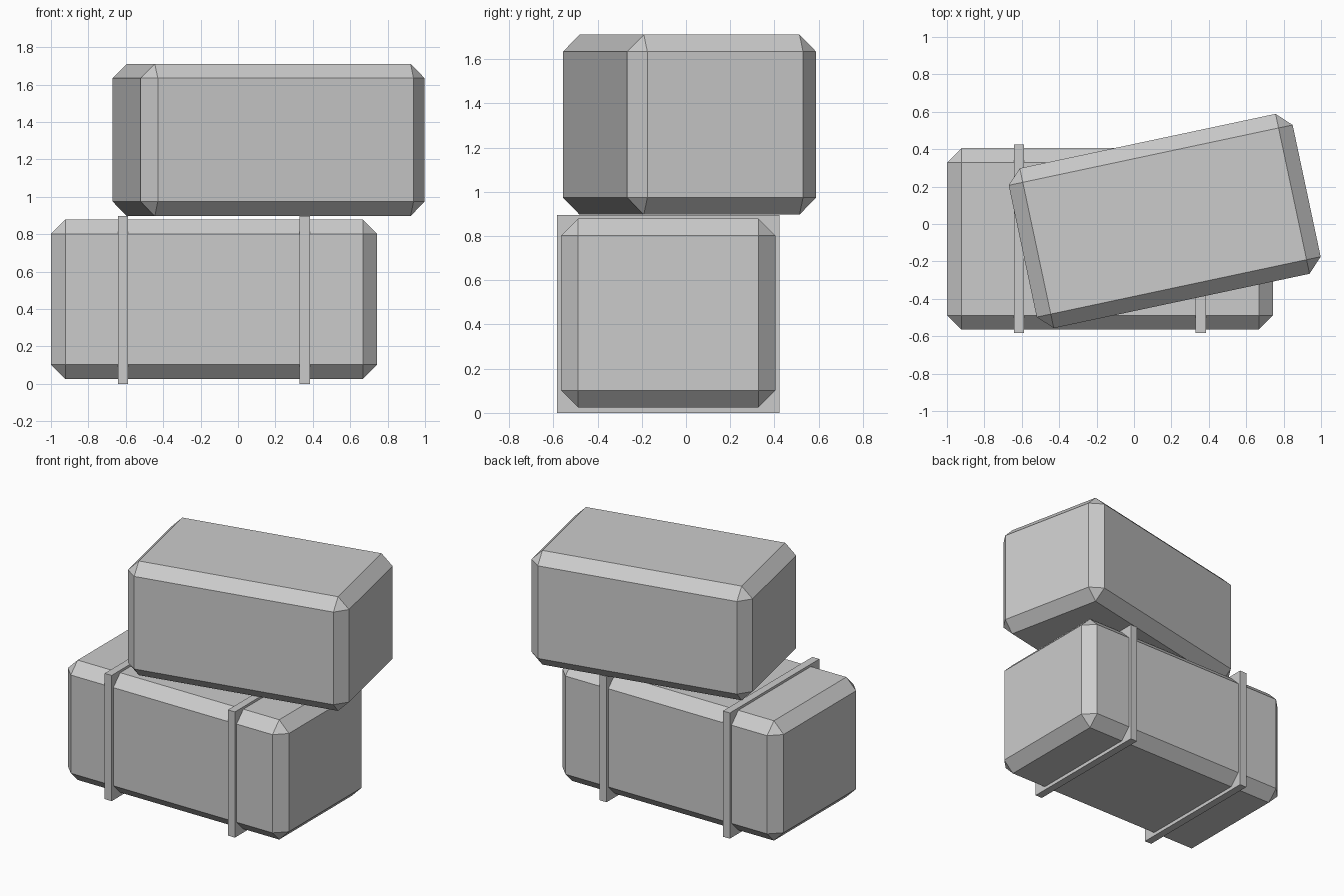
import bpy
import math

cube = bpy.data.objects.get("Cube")
if cube:
    bpy.data.objects.remove(cube, do_unlink=True)

grey = bpy.data.materials.new("plain_grey")
grey.use_nodes = True
COLOUR = (0.6, 0.6, 0.6, 1)
grey.diffuse_color = COLOUR
grey.node_tree.nodes["Principled BSDF"].inputs["Base Color"].default_value = COLOUR


def block(name, centre, size, chamfer=0, turn=0):
    """Box with optional single-segment chamfer and turn about z."""
    bpy.ops.mesh.primitive_cube_add(size=1, location=centre)
    ob = bpy.context.object
    ob.name = name
    ob.scale = size
    bpy.ops.object.transform_apply(location=False, rotation=False, scale=True)
    ob.rotation_euler.z = math.radians(turn)
    ob.data.materials.append(grey)
    if chamfer:
        bevel = ob.modifiers.new("chamfer", "BEVEL")
        bevel.width = chamfer
        bevel.segments = 1
    return ob


CHAMFER = 0.077

# Lower bale, square to the axes
block("lower_bale", (-0.128, -0.08, 0.452), (1.744, 0.97, 0.854), CHAMFER)

# Upper bale, turned on top of the lower one
block("upper_bale", (0.164, 0.016, 1.304), (1.552, 0.874, 0.814), CHAMFER, turn=12)

# Straps round the lower bale
for side, x in (("right", -0.615), ("left", 0.357)):
    block(side + "_strap", (x, -0.08, 0.448), (0.055, 1.008, 0.896))
